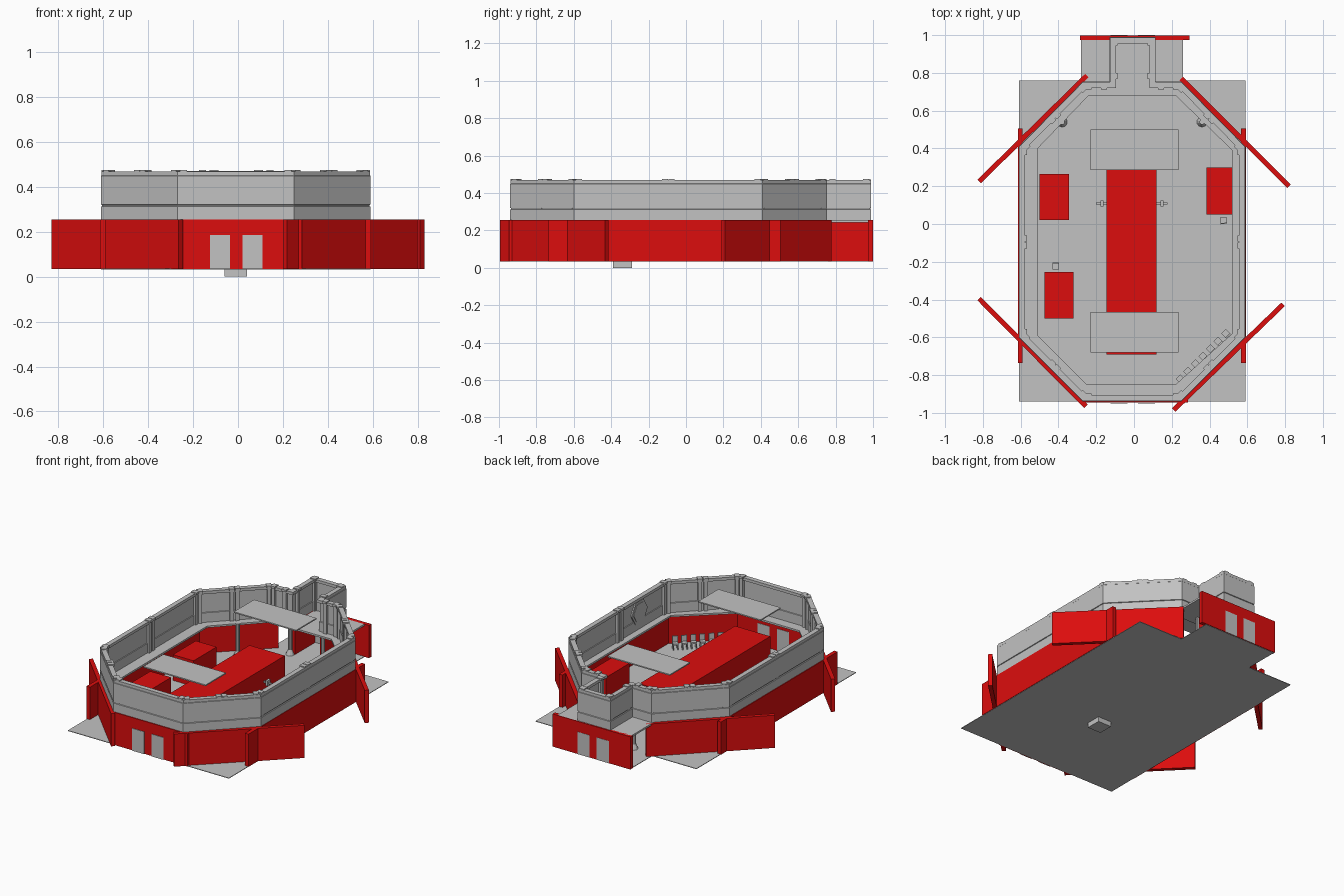
import bpy, bmesh, math
from mathutils import Vector, Matrix

if "Cube" in bpy.data.objects:
    bpy.data.objects.remove(bpy.data.objects["Cube"])

def material(name, rgb):
    m = bpy.data.materials.new(name)
    m.diffuse_color = (*rgb, 1)
    m.use_nodes = True
    m.node_tree.nodes["Principled BSDF"].inputs["Base Color"].default_value = m.diffuse_color
    return m

RED = material("red", (0.72, 0.004, 0.004))
GREY = material("light grey", (0.54, 0.54, 0.54))
Z0, Z1, Z2 = 0.035, 0.255, 0.475      # floor, gallery and wall-top heights

def finish(name, bm, mat):
    bmesh.ops.recalc_face_normals(bm, faces=bm.faces)
    me = bpy.data.meshes.new(name)
    bm.to_mesh(me)
    bm.free()
    me.materials.append(mat)
    ob = bpy.data.objects.new(name, me)
    bpy.context.collection.objects.link(ob)
    return ob

def add_box(bm, lo, hi, matrix=Matrix()):
    lo, hi = Vector(lo), Vector(hi)
    m = matrix @ Matrix.Translation((lo + hi) / 2) @ Matrix.Diagonal((*(hi - lo), 1))
    bmesh.ops.create_cube(bm, size=1, matrix=m)

def box(name, lo, hi, mat):
    bm = bmesh.new()
    add_box(bm, lo, hi)
    return finish(name, bm, mat)

def panel(name, p, q, mat=RED, t=0.026):
    """Upright lower-storey panel between two plan points."""
    d = Vector(q) - Vector(p)
    m = Matrix.Translation((*p, 0)) @ Matrix.Rotation(math.atan2(d.y, d.x), 4, 'Z')
    bm = bmesh.new()
    add_box(bm, (0, -t / 2, Z0), (d.length, t / 2, Z1), m)
    return finish(name, bm, mat)

def inset(pts, d):
    """Mitred inward offset of a counter-clockwise outline."""
    out = []
    for i, p in enumerate(pts):
        p, a, b = Vector(p), Vector(pts[i - 1]), Vector(pts[(i + 1) % len(pts)])
        e, f = (p - a).normalized(), (b - p).normalized()
        n, o = Vector((-e.y, e.x)), Vector((-f.y, f.x))
        out.append(p + (n + o) / (1 + n.dot(o)) * d)
    return out

def sweep(name, rings, mat):
    """Closed tube of quads through (outline, height) rings."""
    bm = bmesh.new()
    vs = [[bm.verts.new((p[0], p[1], z)) for p in pts] for pts, z in rings]
    for r, a in enumerate(vs):
        b = vs[(r + 1) % len(vs)]
        for i in range(len(a)):
            j = (i + 1) % len(a)
            bm.faces.new((a[i], a[j], b[j], b[i]))
    return finish(name, bm, mat)

OCT = [(-0.27, -0.94), (0.25, -0.94), (0.59, -0.60), (0.59, 0.41),
       (0.25, 0.755), (-0.27, 0.755), (-0.61, 0.41), (-0.61, -0.60)]
OPENING = [(-0.25, -0.85), (0.22, -0.85), (0.52, -0.58), (0.52, 0.39),
           (0.22, 0.68), (-0.24, 0.68), (-0.51, 0.40), (-0.51, -0.59)]
NOTCH = [(0.115, 0.755), (0.115, 0.99), (-0.13, 0.99), (-0.13, 0.755)]

# floor, corridor floor and foot under the floor
box("floor", (-0.61, -0.94, 0.033), (0.59, 0.76, 0.037), GREY)
box("corridor_floor", (-0.28, 0.76, 0.033), (0.26, 0.995, 0.037), GREY)
box("foot", (-0.06, -0.39, 0), (0.04, -0.29, 0.034), GREY)

# lower red panels that overshoot each other at the corners
panel("left_wall", (-0.602, -0.735), (-0.602, 0.505))
panel("right_wall", (0.58, -0.735), (0.58, 0.505))
panel("front_wall", (-0.28, -0.933), (0.285, -0.933))
panel("back_wall", (-0.285, 0.986), (0.295, 0.986))
panel("back_left_wall", (-0.82, 0.225), (-0.25, 0.785))
panel("back_right_wall", (0.82, 0.2), (0.25, 0.77))
panel("front_left_wall", (-0.82, -0.395), (-0.255, -0.965))
panel("front_right_wall", (0.79, -0.425), (0.21, -0.985))
for x, side in ((-0.115, "left"), (0.10, "right")):
    panel("corridor_wall_" + side, (x, 0.75), (x, 0.98))

# door plates on both faces of the front and back walls
for y, end in ((-0.948, "front"), (-0.918, "front_inner"), (1.0, "back"), (0.971, "back_inner")):
    for x in (-0.125, 0.02):
        box("door_" + end, (x, y - 0.003, Z0), (x + 0.09, y + 0.0005, 0.185), GREY)

# gallery walkway around the central opening
sweep("gallery", [(OCT, Z1 - 0.012), (OCT, Z1), (OPENING, Z1), (OPENING, Z1 - 0.012)], GREY)
box("corridor_landing", (-0.28, 0.75, Z1 - 0.012), (0.26, 0.995, Z1), GREY)

# upper wall: swept section with a groove low down and a top rail
outline = OCT[:5] + NOTCH + OCT[5:]
section = [(0, Z1), (0, 0.312), (0.005, 0.314), (0.005, 0.319), (0, 0.321), (0, 0.448),
           (0.002, 0.45), (0.002, 0.469), (0.034, 0.469), (0.034, 0.45), (0.02, 0.448),
           (0.02, 0.321), (0.024, 0.319), (0.024, Z1)]
sweep("upper_wall", [(inset(outline, d), z) for d, z in section], GREY)

# posts: angled pairs at the corners, twin pairs midway along the long walls
def post(bm, p, angle, along):
    m = Matrix.Translation((p[0], p[1], 0)) @ Matrix.Rotation(angle, 4, 'Z')
    add_box(bm, (along - 0.012, 0.004, Z1), (along + 0.012, 0.036, Z2 - 0.012), m)
    add_box(bm, (along - 0.016, 0.003, Z2 - 0.014), (along + 0.016, 0.043, Z2), m)

bm = bmesh.new()
n = len(outline)
for i, p in enumerate(outline):
    p, q = Vector(p), Vector(outline[(i + 1) % n])
    d = q - p
    ang = math.atan2(d.y, d.x)
    post(bm, p, ang, 0.028)
    post(bm, q, ang, -0.028)
    if d.length > 0.3 and abs(d.x) < 0.5:
        for s in (-0.018, 0.018):
            post(bm, (p + q) / 2, ang, s)
finish("wall_posts", bm, GREY)

# round columns with flared feet under the gallery
for x, y in ((-0.38, 0.54), (0.36, 0.54), (-0.13, 0.74), (0.115, 0.74)):
    bm = bmesh.new()
    for r1, r2, a, b in ((0.028, 0.014, Z0, 0.07), (0.014, 0.014, 0.07, Z1)):
        bmesh.ops.create_cone(bm, cap_ends=True, segments=10, radius1=r1, radius2=r2,
                              depth=b - a, matrix=Matrix.Translation((x, y, (a + b) / 2)))
    finish("column", bm, GREY)

# overhead plates
box("back_canopy", (-0.23, 0.285, 0.462), (0.235, 0.50, 0.47), GREY)
box("front_canopy", (-0.23, -0.68, 0.462), (0.235, -0.465, 0.47), GREY)

# red counters
box("long_counter", (-0.145, -0.69, Z0), (0.118, 0.33, 0.25), RED)
box("back_left_desk", (-0.50, 0.02, Z0), (-0.345, 0.265, 0.21), RED)
box("front_left_desk", (-0.475, -0.50, Z0), (-0.32, -0.255, 0.21), RED)
box("right_desk", (0.385, 0.05, Z0), (0.52, 0.30, 0.21), RED)

# chairs: a diagonal row of seven plus one at each of two desks
def chair(x, y, angle):
    m = Matrix.Translation((x, y, Z0)) @ Matrix.Rotation(angle, 4, 'Z')
    bm = bmesh.new()
    add_box(bm, (-0.017, -0.017, 0.035), (0.017, 0.017, 0.045), m)
    add_box(bm, (-0.017, -0.02, 0.035), (0.017, -0.014, 0.085), m)
    for sx in (-0.014, 0.014):
        for sy in (-0.014, 0.014):
            add_box(bm, (sx - 0.003, sy - 0.003, 0), (sx + 0.003, sy + 0.003, 0.036), m)
    finish("chair", bm, GREY)

for i in range(7):
    chair(0.245 + 0.04 * i, -0.82 + 0.04 * i, math.radians(45))
chair(0.473, 0.02, 0.1)
chair(-0.415, -0.225, math.pi)

# small fittings on each side of the long counter
for x in (-0.17, 0.148):
    bm = bmesh.new()
    add_box(bm, (x - 0.03, 0.103, 0.155), (x + 0.03, 0.113, 0.165))
    add_box(bm, (x - 0.008, 0.092, 0.145), (x + 0.008, 0.124, 0.18))
    finish("counter_fitting", bm, GREY)

# six-sided framed plaque on the inside of the right upper wall
for r, t, nm in ((0.085, 0.008, "plaque_frame"), (0.068, 0.014, "plaque_face")):
    bm = bmesh.new()
    bmesh.ops.create_cone(bm, cap_ends=True, segments=6, radius1=r, radius2=r, depth=t,
                          matrix=Matrix.Translation((0.566, -0.31, 0.37)) @ Matrix.Rotation(math.pi / 2, 4, 'Y'))
    finish(nm, bm, GREY)
